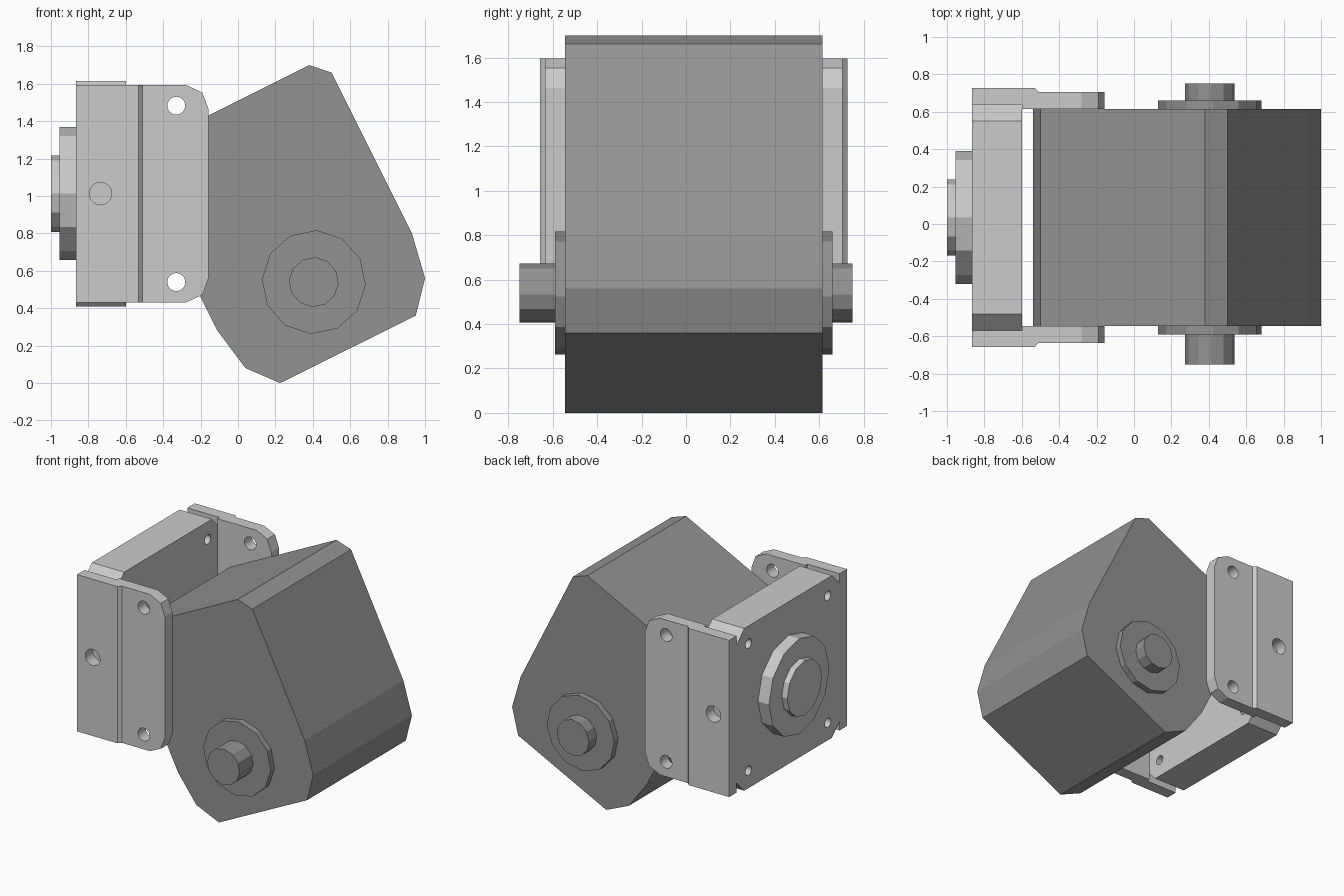
import bpy, bmesh, math

if "Cube" in bpy.data.objects:
    bpy.data.objects.remove(bpy.data.objects["Cube"])

YC = 0.035      # mid plane between the two side plates
ZC = 1.013      # bracket centre height

dark = bpy.data.materials.new("dark_grey")
dark.diffuse_color = (0.29, 0.29, 0.29, 1)
dark.use_nodes = True
dark.node_tree.nodes["Principled BSDF"].inputs["Base Color"].default_value = dark.diffuse_color


def prism(name, pts, axis, lo, hi, mat=None):
    """Extrude a 2D profile along an axis: x takes (y,z), y takes (x,z), z takes (x,y)."""
    place = {'x': lambda a, b, t: (t, a, b),
             'y': lambda a, b, t: (a, t, b),
             'z': lambda a, b, t: (a, b, t)}[axis]
    bm = bmesh.new()
    bot = [bm.verts.new(place(a, b, lo)) for a, b in pts]
    top = [bm.verts.new(place(a, b, hi)) for a, b in pts]
    bm.faces.new(bot)
    bm.faces.new(top)
    n = len(pts)
    for i in range(n):
        j = (i + 1) % n
        bm.faces.new((bot[i], bot[j], top[j], top[i]))
    bmesh.ops.recalc_face_normals(bm, faces=bm.faces)
    me = bpy.data.meshes.new(name)
    bm.to_mesh(me)
    bm.free()
    if mat:
        me.materials.append(mat)
    ob = bpy.data.objects.new(name, me)
    bpy.context.collection.objects.link(ob)
    return ob


def disc(a, b, r, n=12, turn=0.0):
    return [(a + r * math.cos(turn + 2 * math.pi * i / n),
             b + r * math.sin(turn + 2 * math.pi * i / n)) for i in range(n)]


def boolean(ob, tool, op):
    """Apply a boolean and remove the tool object."""
    mod = ob.modifiers.new(op, 'BOOLEAN')
    mod.operation, mod.object, mod.solver = op, tool, 'EXACT'
    dg = bpy.context.evaluated_depsgraph_get()
    me = bpy.data.meshes.new_from_object(ob.evaluated_get(dg))
    ob.modifiers.clear()
    ob.data = me
    bpy.data.objects.remove(tool)


# Tilted body with clipped corners
prism("body", [(0.38, 1.70), (0.50, 1.66), (0.93, 0.80), (1.0, 0.56), (0.95, 0.36),
               (0.225, 0.0), (0.04, 0.08), (-0.11, 0.28), (-0.54, 1.14), (-0.50, 1.26)],
      'y', YC - 0.58, YC + 0.58, dark)

# Bracket back block with chamfered corners and four screw holes
h, w, c = 0.603, 0.605, 0.09
block = prism("bracket_back",
              [(YC + y, ZC + z) for y, z in
               ((w - c, h), (w, h - c), (w, c - h), (w - c, -h),
                (c - w, -h), (-w, c - h), (-w, h - c), (c - w, h))],
              'x', -0.865, -0.60)
for sy in (-1, 1):
    for z in (0.54, 1.485):
        boolean(block, prism("hole_cutter", disc(YC + sy * 0.466, z, 0.035, 20),
                             'x', -1.0, -0.5), 'DIFFERENCE')

for side, s in (("front", -1), ("back", 1)):
    # Side plate: top-view step profile intersected with clipped-corner outline
    plate = prism("side_plate_" + side,
                  [(x, YC + s * y) for x, y in
                   ((-0.865, 0.605), (-0.60, 0.605), (-0.60, 0.58), (-0.157, 0.58),
                    (-0.157, 0.67), (-0.51, 0.67), (-0.532, 0.693), (-0.865, 0.693))],
                  'z', 0.43, 1.595)
    outline = prism("outline_cutter",
                    [(-1.0, 0.3), (-0.28, 0.3), (-0.28, 0.43), (-0.19, 0.472),
                     (-0.157, 0.562), (-0.157, 1.463), (-0.19, 1.553),
                     (-0.28, 1.595), (-0.28, 1.7), (-1.0, 1.7)], 'y', -1, 1)
    boolean(plate, outline, 'INTERSECT')
    for x, z, r in ((-0.33, 1.483, 0.048), (-0.33, 0.54, 0.048), (-0.735, ZC, 0.06)):
        a, b = sorted((YC + s * 0.5, YC + s * 0.8))
        boolean(plate, prism("hole_cutter", disc(x, z, r, 24), 'y', a, b), 'DIFFERENCE')

    # Pivot collar and pin, turned with the body
    turn = math.radians(26.57)
    prism("pivot_collar_" + side, disc(0.405, 0.54, 0.278, 12, turn),
          'y', *sorted((YC + s * 0.57, YC + s * 0.625)), dark)
    prism("pivot_pin_" + side, disc(0.405, 0.54, 0.133, 12, turn),
          'y', *sorted((YC + s * 0.57, s * 0.75)), dark)

# Stepped round boss on the back of the bracket
prism("boss_flange", disc(YC, ZC, 0.355), 'x', -0.955, -0.865)
prism("boss_cap", disc(YC, ZC, 0.204), 'x', -1.0, -0.955)
